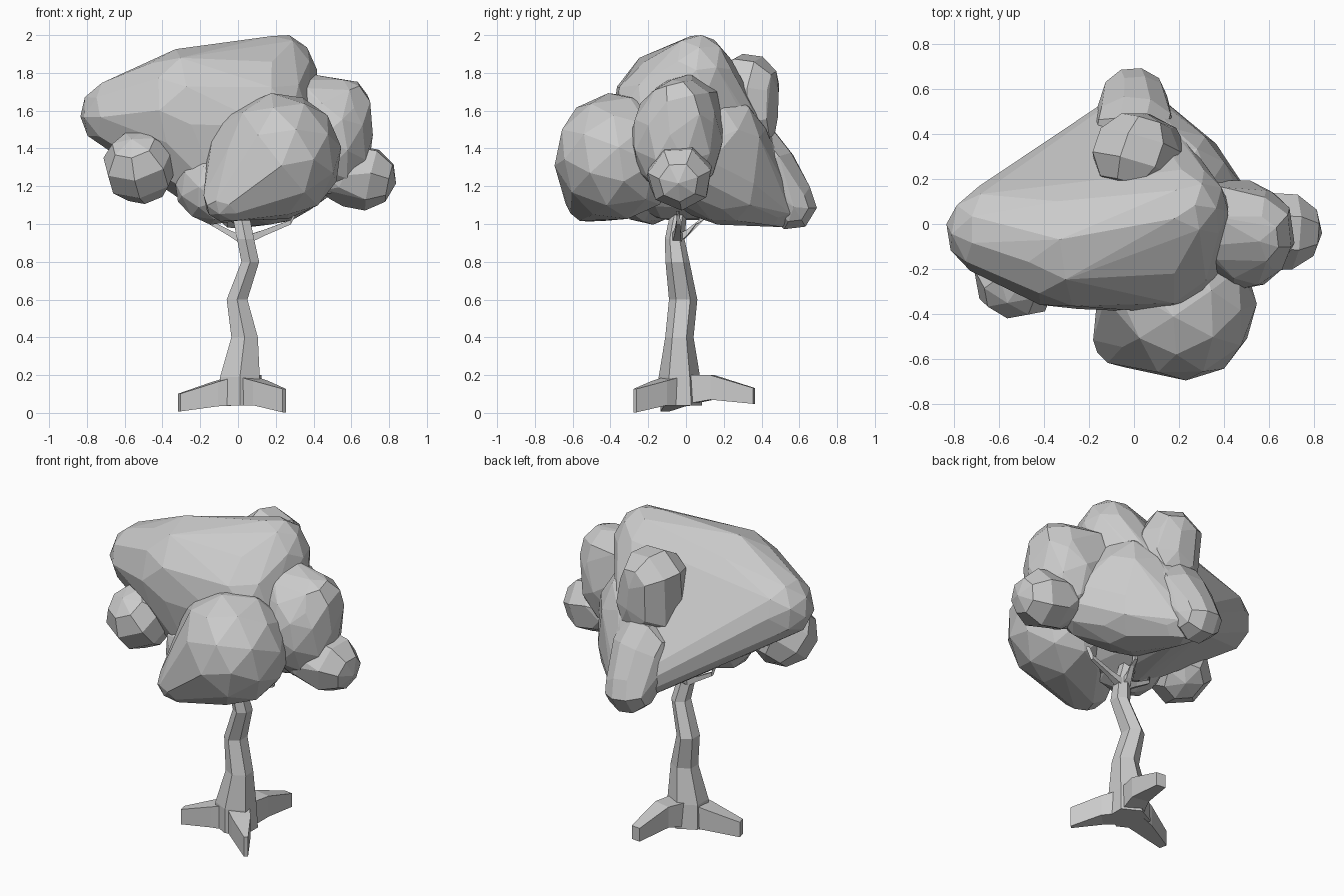
import bpy, bmesh, math, random
from mathutils import Vector, Matrix, Euler

if "Cube" in bpy.data.objects:
    bpy.data.objects.remove(bpy.data.objects["Cube"])

random.seed(4)


def finish(bm, name):
    bmesh.ops.recalc_face_normals(bm, faces=bm.faces)
    me = bpy.data.meshes.new(name)
    bm.to_mesh(me)
    bm.free()
    ob = bpy.data.objects.new(name, me)
    bpy.context.collection.objects.link(ob)
    return ob


def foliage(name, lobes):
    """Faceted leaf mass: convex hull around ellipsoid lobes (x, y, z, rx, ry, rz)."""
    bm = bmesh.new()
    for x, y, z, rx, ry, rz in lobes:
        turn = Euler([random.uniform(0, 6.28) for _ in range(3)]).to_matrix().to_4x4()
        m = Matrix.Translation((x, y, z)) @ Matrix.Diagonal((rx, ry, rz, 1)) @ turn
        if max(rx, rz) > 0.2:
            bmesh.ops.create_icosphere(bm, subdivisions=2, radius=1.03, matrix=m)
        else:
            bmesh.ops.create_uvsphere(bm, u_segments=7, v_segments=5, radius=1.06, matrix=m)
    bmesh.ops.delete(bm, geom=bm.faces[:], context='FACES_ONLY')
    bmesh.ops.convex_hull(bm, input=bm.verts[:])
    bmesh.ops.delete(bm, geom=[e for e in bm.edges if not e.link_faces], context='EDGES')
    bmesh.ops.delete(bm, geom=[v for v in bm.verts if not v.link_faces], context='VERTS')
    bmesh.ops.dissolve_limit(bm, angle_limit=math.radians(6), verts=bm.verts[:], edges=bm.edges[:])
    return finish(bm, name)


def tube(name, path, sides):
    """Faceted limb along path points (x, y, z, half_width, half_height)."""
    bm = bmesh.new()
    pts = [Vector(p[:3]) for p in path]
    rings = []
    for i, p in enumerate(path):
        t = (pts[min(i + 1, len(pts) - 1)] - pts[max(i - 1, 0)]).normalized()
        if abs(t.z) > 0.8:                      # upright limb: level rings
            u, v = Vector((1, 0, 0)), Vector((0, 1, 0))
        else:                                   # sideways limb: upright rings
            u = t.cross(Vector((0, 0, 1))).normalized()
            v = Vector((0, 0, 1))
        ring = []
        for k in range(sides):
            a = 2 * math.pi * (k + 0.5) / sides
            s = 1 / math.cos(math.pi / sides)
            ring.append(bm.verts.new(pts[i] + u * math.cos(a) * p[3] * s + v * math.sin(a) * p[4] * s))
        rings.append(ring)
    for a, b in zip(rings, rings[1:]):
        for k in range(sides):
            j = (k + 1) % sides
            bm.faces.new((a[k], a[j], b[j], b[k]))
    bm.faces.new(rings[0])
    bm.faces.new(rings[-1])
    return finish(bm, name)


# Crown
foliage("main_crown", [
    (-0.59, -0.03, 1.58, .24, .21, .20), (-0.29, -0.09, 1.60, .29, .29, .32),
    (0.23, 0.06, 1.75, .19, .20, .25), (0.12, -0.12, 1.55, .28, .27, .33),
    (0.0, 0.48, 1.16, .13, .12, .13), (-0.05, -0.08, 1.22, .24, .25, .20)])
foliage("back_tip_leaves", [(0.0, 0.56, 1.105, .14, .13, .135), (0.0, 0.42, 1.30, .18, .15, .20)])
foliage("back_right_leaves", [
    (0.17, 0.17, 1.40, .26, .26, .31), (0.05, 0.46, 1.10, .13, .12, .12),
    (0.18, 0.20, 1.18, .24, .24, .18), (0.32, 0.03, 1.30, .22, .20, .21)])
foliage("front_leaves", [
    (0.22, -0.36, 1.36, .32, .33, .33), (-0.04, -0.50, 1.12, .14, .13, .11),
    (0.05, -0.25, 1.42, .21, .20, .20)])
foliage("front_left_under_leaves", [(-0.12, -0.19, 1.20, .21, .20, .20)])
foliage("right_leaves", [
    (0.48, -0.05, 1.45, .23, .24, .30), (0.57, -0.03, 1.60, .14, .17, .16),
    (0.34, 0.0, 1.60, .17, .19, .19)])
foliage("right_low_leaves", [(0.65, -0.03, 1.25, .18, .17, .17), (0.54, -0.04, 1.26, .15, .16, .13)])
foliage("left_low_leaves", [(-0.52, -0.23, 1.30, .19, .19, .185)])
foliage("back_top_leaves", [
    (0.0, 0.32, 1.72, .19, .17, .18), (0.03, 0.30, 1.55, .20, .18, .20)])

# Trunk
tube("trunk", [
    (0.01, -0.03, 0.04, .11, .10), (0.01, -0.035, 0.19, .105, .095),
    (0.035, -0.035, 0.40, .07, .065), (-0.005, -0.015, 0.60, .055, .065),
    (0.065, -0.045, 0.80, .047, .055), (0.04, -0.06, 0.92, .045, .045),
    (0.02, -0.045, 1.02, .045, .04), (0.02, -0.03, 1.10, .03, .03)], 6)

# Roots
for name, path in {
    "left_root": [(0, -0.03, .12, .07, .08), (-0.12, -0.06, .10, .06, .065), (-0.31, -0.11, .055, .025, .047)],
    "front_right_root": [(0.02, -0.04, .12, .07, .08), (0.12, -0.14, .105, .055, .065), (0.245, -0.27, .065, .012, .062)],
    "back_root": [(0.02, -0.02, .12, .07, .08), (0.07, 0.14, .135, .055, .065), (0.10, 0.36, .09, .03, .042)],
}.items():
    tube(name, path, 4)

# Branches under the crown
for i, (x, y, z) in enumerate([(0.28, -0.04, 1.01), (-0.15, -0.05, 1.01), (0.06, 0.08, 1.02)]):
    mx, my = 0.03 + (x - 0.03) * 0.45, -0.05 + (y + 0.05) * 0.45
    tube(f"branch_{i + 1}", [(0.03, -0.05, .91, .03, .025), (mx, my, .955, .016, .016),
                             (x, y, z, .010, .012), (x * 1.1, y * 1.1, z + .06, .008, .008)], 4)
